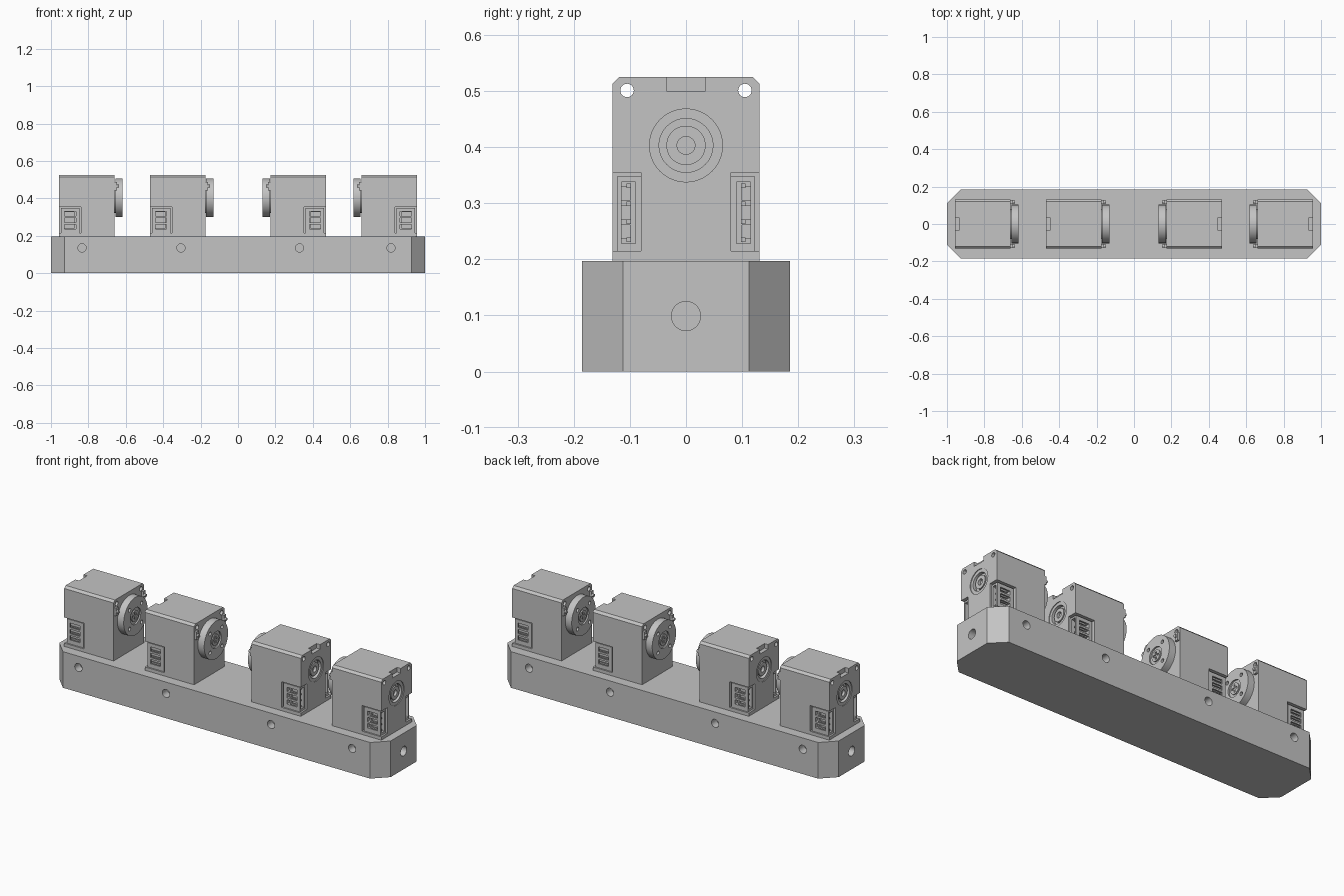
import bpy, bmesh, math
from mathutils import Matrix, Vector

if "Cube" in bpy.data.objects:
    bpy.data.objects.remove(bpy.data.objects["Cube"], do_unlink=True)

grey = bpy.data.materials.new("light_grey")
grey.use_nodes = True
colour = (0.55, 0.55, 0.55, 1)
grey.diffuse_color = colour
grey.node_tree.nodes["Principled BSDF"].inputs["Base Color"].default_value = colour


def finish(name, bm):
    bmesh.ops.recalc_face_normals(bm, faces=bm.faces)
    mesh = bpy.data.meshes.new(name)
    bm.to_mesh(mesh)
    bm.free()
    mesh.materials.append(grey)
    obj = bpy.data.objects.new(name, mesh)
    bpy.context.collection.objects.link(obj)
    return obj


def box(name, x, y, z):
    bm = bmesh.new()
    bmesh.ops.create_cube(bm, size=1)
    for v in bm.verts:
        v.co = Vector([(a + b) / 2 + c * (b - a) for (a, b), c in zip((x, y, z), v.co)])
    return finish(name, bm)


def rod(name, start, end, radius, sides=32):
    start, end = Vector(start), Vector(end)
    turn = (end - start).to_track_quat('Z', 'Y').to_matrix().to_4x4()
    bm = bmesh.new()
    bmesh.ops.create_cone(bm, cap_ends=True, segments=sides, radius1=radius, radius2=radius,
                          depth=(end - start).length,
                          matrix=Matrix.Translation((start + end) / 2) @ turn)
    return finish(name, bm)


def prism(name, points, offset):
    bm = bmesh.new()
    face = bm.faces.new([bm.verts.new(p) for p in points])
    moved = bmesh.ops.extrude_face_region(bm, geom=[face])["geom"]
    bmesh.ops.translate(bm, vec=offset, verts=[g for g in moved if isinstance(g, bmesh.types.BMVert)])
    return finish(name, bm)


def activate(obj):
    bpy.ops.object.select_all(action='DESELECT')
    obj.select_set(True)
    bpy.context.view_layer.objects.active = obj


def cut(obj, *cutters):
    for cutter in cutters:
        mod = obj.modifiers.new("cut", 'BOOLEAN')
        mod.operation, mod.solver, mod.object = 'DIFFERENCE', 'EXACT', cutter
        activate(obj)
        bpy.ops.object.modifier_apply(modifier=mod.name)
        bpy.data.objects.remove(cutter, do_unlink=True)


def smooth(obj):
    activate(obj)
    bpy.ops.object.shade_smooth_by_angle(angle=math.radians(30))


# Base bar with chamfered corners and blind screw holes
W, C, TOP = 0.185, 0.073, 0.197
outline = [(-1, -W + C), (-1 + C, -W), (1 - C, -W), (1, -W + C),
           (1, W - C), (1 - C, W), (-1 + C, W), (-1, W - C)]
base = prism("base_bar", [(x, y, 0) for x, y in outline], (0, 0, TOP))
for s in (-1, 1):
    for x in (-0.834, -0.305, 0.329, 0.818):
        cut(base, rod("cutter", (x, s * 0.14, 0.135), (x, s * 0.3, 0.135), 0.022))
    cut(base, rod("cutter", (s * 0.965, 0, 0.099), (s * 1.1, 0, 0.099), 0.026))
smooth(base)

# Motor housing, rear face at x = 0, output disc towards +x
H, L, T, AXIS = 0.131, 0.298, 0.525, 0.403
K = T - 0.012
section = [(-H, 0.19), (H, 0.19), (H, K), (H - 0.012, T), (-H + 0.012, T), (-H, K)]
housing = prism("motor_housing", [(0, y, z) for y, z in section], (L, 0, 0))
cut(housing, box("cutter", (-0.1, 0.022), (-0.035, 0.035), (0.5, 0.6)))
parts = [housing]

for s in (-1, 1):
    def span(a, b):
        return tuple(sorted((s * a, s * b)))
    # Mounting hole and socket pocket on each side
    cut(housing,
        rod("cutter", (-0.1, s * 0.105, 0.501), (0.4, s * 0.105, 0.501), 0.012, 24),
        box("cutter", (-0.1, 0.118), span(0.08, 0.3), (0.215, 0.355)))

    # Cable socket: open at the rear, slotted on its side
    socket = box("cable_socket", (0.01, 0.11), span(0.075, 0.123), (0.213, 0.348))
    cut(socket, box("cutter", (-0.1, 0.08), span(0.09, 0.115), (0.228, 0.338)))
    for i in range(3):
        z = 0.283 + (i - 1) * 0.034
        cut(socket, box("cutter", (0.03, 0.09), span(0.1, 0.2), (z - 0.012, z + 0.012)))
    parts.append(socket)
    for i in range(4):
        z = 0.283 + (i - 1.5) * 0.032
        parts.append(box("socket_pin", (0.02, 0.085), span(0.098, 0.106), (z - 0.004, z + 0.004)))

    # Small front lug with a screw
    parts.append(box("front_lug", (L - 0.01, L + 0.012), span(0.108, 0.128), (0.443, 0.487)))
    parts.append(rod("lug_screw", (L, s * 0.118, 0.465), (L + 0.022, s * 0.118, 0.465), 0.008, 16))


def axial(name, a, b, radius, sides=48):
    return rod(name, (a, 0, AXIS), (b, 0, AXIS), radius, sides)


# Stepped rear bearing recess with an inner collar
cut(housing, axial("cutter", -0.1, 0.004, 0.065), axial("cutter", -0.1, 0.022, 0.048))
collar = axial("bearing_collar", 0.008, 0.03, 0.035)
cut(collar, axial("cutter", -0.1, 0.024, 0.016, 24))
parts.append(collar)

# Output disc: neck, recessed hub, four bolt holes and a cross slot
E = L + 0.041
parts.append(axial("disc_neck", L - 0.01, L + 0.008, 0.08))
disc = axial("output_disc", L + 0.003, E, 0.103, 64)
cut(disc, axial("cutter", E - 0.008, E + 0.1, 0.045))
for i in range(4):
    a = math.pi / 4 + i * math.pi / 2
    y, z = 0.073 * math.cos(a), AXIS + 0.073 * math.sin(a)
    cut(disc, rod("cutter", (E - 0.025, y, z), (E + 0.1, y, z), 0.01, 20))
parts.append(disc)
screw = axial("disc_screw", E - 0.02, E - 0.002, 0.03)
for a, b in ((0.02, 0.005), (0.005, 0.02)):
    cut(screw, box("cutter", (E - 0.01, E + 0.1), (-a, a), (AXIS - b, AXIS + b)))
parts.append(screw)
for part in parts:
    smooth(part)

# Four motors: each pair has its discs facing the middle
for x in (-0.471, 0.471, 0.957):
    for part in parts:
        twin = part.copy()
        bpy.context.collection.objects.link(twin)
        twin.location.x = x
        twin.rotation_euler.z = math.pi if x > 0 else 0
for part in parts:
    part.location.x = -0.957
